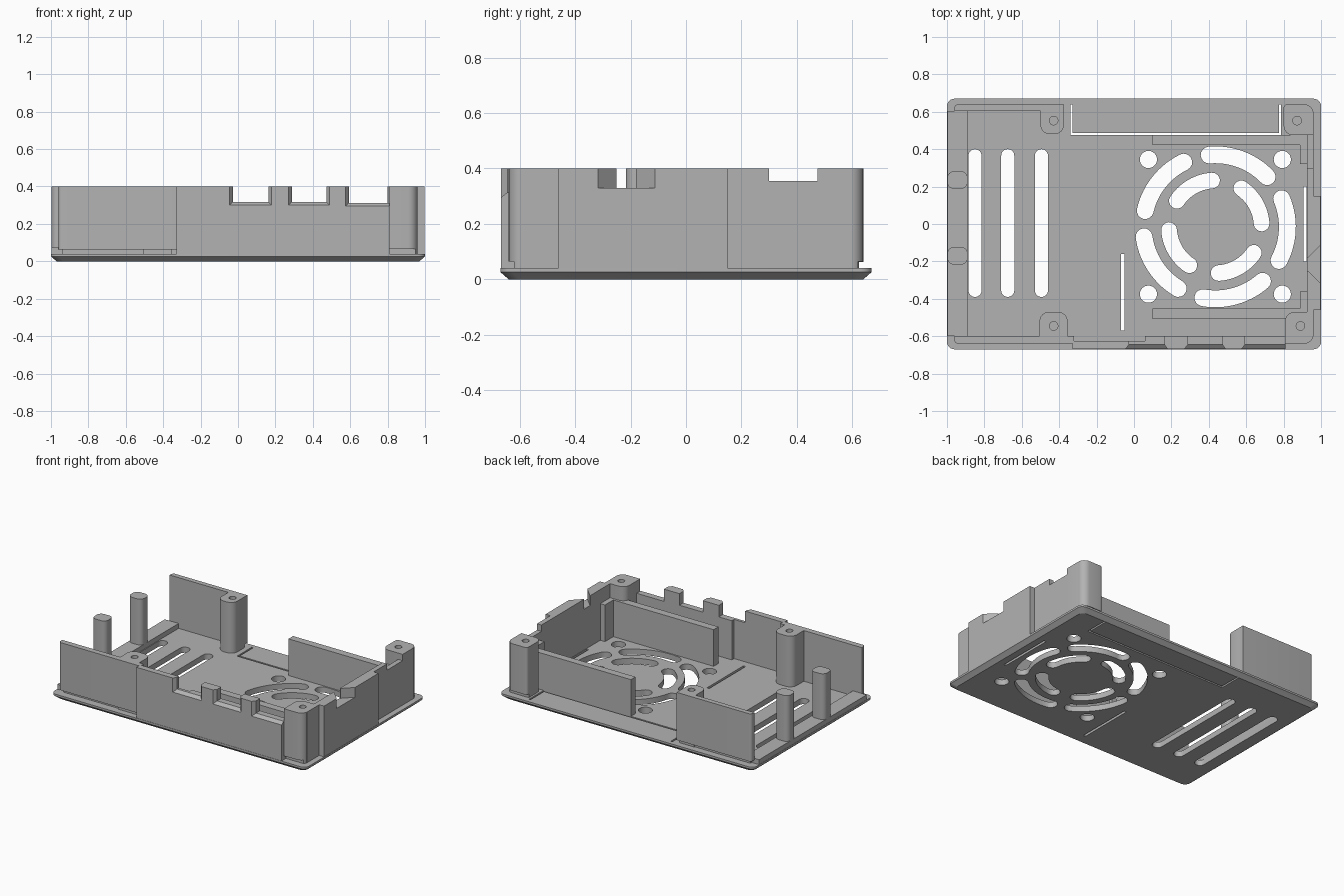
import bpy, bmesh
from math import sin, cos, pi, radians

cube = bpy.data.objects.get("Cube")
if cube:
    bpy.data.objects.remove(cube)

grey = bpy.data.materials.new("plain grey")
grey.use_nodes = True
grey.diffuse_color = (0.45, 0.45, 0.45, 1)
grey.node_tree.nodes["Principled BSDF"].inputs["Base Color"].default_value = (0.45, 0.45, 0.45, 1)


def add_loft(bm, rings):
    """Closed solid through rings of 3D points."""
    loops = [[bm.verts.new(p) for p in ring] for ring in rings]
    for a, b in zip(loops, loops[1:]):
        for i in range(len(a)):
            j = (i + 1) % len(a)
            bm.faces.new((a[i], a[j], b[j], b[i]))
    bm.faces.new(loops[0][::-1])
    bm.faces.new(loops[-1])


def level(outline, z):
    return [(x, y, z) for x, y in outline]


def rect(x0, x1, y0, y1, r=(0, 0, 0, 0)):
    """Rectangle outline, corner radii from back right, anticlockwise."""
    pts = []
    corners = ((x1, y1, -1, -1), (x0, y1, 1, -1), (x0, y0, 1, 1), (x1, y0, -1, 1))
    for k, (x, y, sx, sy) in enumerate(corners):
        if r[k] == 0:
            pts.append((x, y))
            continue
        for i in range(7):
            a = pi / 2 * (k + i / 6)
            pts.append((x + sx * r[k] + r[k] * cos(a), y + sy * r[k] + r[k] * sin(a)))
    return pts


def circle(x, y, r, n=24):
    return [(x + r * cos(2 * pi * i / n), y + r * sin(2 * pi * i / n)) for i in range(n)]


def arc_slot(cx, cy, r, w, a0, a1):
    """Curved slot with round ends."""
    a0, a1 = radians(a0), radians(a1)
    steps = [a0 + (a1 - a0) * i / 14 for i in range(15)]
    pts = [(cx + (r + w) * cos(a), cy + (r + w) * sin(a)) for a in steps]
    for end, turn in ((a1, 0), (a0, pi)):
        ex, ey = cx + r * cos(end), cy + r * sin(end)
        for i in range(1, 8):
            b = end + turn + pi * i / 8
            pts.append((ex + w * cos(b), ey + w * sin(b)))
        if turn == 0:
            pts += [(cx + (r - w) * cos(a), cy + (r - w) * sin(a)) for a in reversed(steps)]
    return pts


def make(name, solids):
    bm = bmesh.new()
    for rings in solids:
        add_loft(bm, rings)
    bmesh.ops.recalc_face_normals(bm, faces=bm.faces)
    mesh = bpy.data.meshes.new(name)
    bm.to_mesh(mesh)
    bm.free()
    mesh.materials.append(grey)
    obj = bpy.data.objects.new(name, mesh)
    bpy.context.collection.objects.link(obj)
    return obj


def prism(outline, z0, z1):
    return [level(outline, z0), level(outline, z1)]


def cut(obj, solids):
    tool = make("cutter", solids)
    tool.hide_render = True
    mod = obj.modifiers.new("cut", 'BOOLEAN')
    mod.operation, mod.solver, mod.object = 'DIFFERENCE', 'EXACT', tool
    bpy.context.view_layer.objects.active = obj
    bpy.ops.object.modifier_apply(modifier=mod.name)
    bpy.data.objects.remove(tool)


TOP, FLOOR = 0.4, 0.04
parts = []

# Base plate with chamfered underside
R = (0.04,) * 4
base = make("base_plate", [[level(rect(-0.97, 0.97, -0.64, 0.64, R), 0),
                            level(rect(-1, 1, -0.67, 0.67, R), 0.026),
                            level(rect(-1, 1, -0.67, 0.67, R), FLOOR)]])
parts.append(base)

# Openings in the floor: fan grille, screw holes, vents, thin slits
fx, fy = 0.435, -0.015
holes = [arc_slot(fx, fy, 0.385, 0.045, 44 + 72 * k, 95 + 72 * k) for k in range(5)]
holes += [arc_slot(fx, fy, 0.248, 0.042, 4 + 90 * k, 56 + 90 * k) for k in range(4)]
holes += [circle(fx + sx * 0.358, fy + sy * 0.36, 0.046) for sx in (-1, 1) for sy in (-1, 1)]
holes += [rect(x - 0.035, x + 0.035, -0.39, 0.4, (0.0349,) * 4) for x in (-0.85, -0.675, -0.495)]
holes += [rect(-0.07, -0.052, -0.57, -0.16), rect(0.905, 0.922, -0.2, 0.2)]
holes.append([(-0.34, 0.64), (-0.34, 0.475), (0.786, 0.475), (0.786, 0.64),
              (0.774, 0.64), (0.774, 0.487), (-0.328, 0.487), (-0.328, 0.64)])
cut(base, [prism(h, -0.1, 0.1) for h in holes])

# Raised strip along the open end, with two pegs
strip = make("end_strip", [prism(rect(-0.998, -0.89, -0.6, 0.605), 0.03, 0.075)])
parts.append(strip)
for name, y in (("back_peg", 0.235), ("front_peg", -0.17)):
    parts.append(make(name, [prism(rect(-0.998, -0.89, y - 0.047, y + 0.047, (0.035,) * 4), 0.03, TOP)]))

# Thin recessed walls with a snap groove at the foot
parts.append(make("front_thin_wall", [prism(rect(-0.94, -0.32, -0.615, -0.6), 0.03, 0.065),
                                      prism(rect(-0.96, -0.32, -0.64, -0.6, (0, 0, 0.02, 0)), 0.062, TOP)]))
parts.append(make("back_thin_wall", [prism(rect(-0.94, -0.4, 0.605, 0.62), 0.03, 0.065),
                                     prism(rect(-0.96, -0.375, 0.605, 0.64, (0, 0.02, 0, 0)), 0.062, TOP)]))

# Front wall with three flared port openings
front = make("front_wall", [prism([(-0.33, -0.668), (0.81, -0.668), (0.81, -0.6), (0.06, -0.6),
                                   (0.06, -0.625), (-0.33, -0.625)], 0.03, TOP)])
ports = []
for x0, x1, z in ((-0.045, 0.18, 0.3), (0.27, 0.49, 0.3), (0.575, 0.83, 0.295)):
    ports.append([[(x0 + d, y, z + d), (x1 - d, y, z + d), (x1 - d, y, 0.5), (x0 + d, y, 0.5)]
                  for y, d in ((-0.69, 0), (-0.668, 0), (-0.645, 0.018), (-0.5, 0.018))])
cut(front, ports)
parts.append(front)

# Side wall: thick middle, recessed ends, low notch and cable funnel
side = make("side_wall", [prism([(0.925, -0.6), (0.96, -0.6), (0.96, -0.46), (0.998, -0.46),
                                 (0.998, 0.15), (0.96, 0.15), (0.96, 0.6), (0.925, 0.6)], 0.03, TOP)])
funnel = [(0.9, -0.25), (0.93, -0.25), (1.02, -0.34), (1.02, -0.09), (0.93, -0.18), (0.9, -0.18)]
cut(side, [prism(funnel, 0.33, 0.5), prism(rect(0.85, 1.05, 0.3, 0.48), 0.355, 0.5)])
parts.append(side)

# Inner rails that frame the fan, with short returns at the side wall
for name, y0, y1, ry0, ry1 in (("back_rail", 0.423, 0.475, 0.32, 0.475),
                               ("front_rail", -0.507, -0.453, -0.507, -0.36)):
    parts.append(make(name, [prism(rect(0.1, 0.94, y0, y1), 0.03, 0.3),
                             prism(rect(0.888, 0.94, ry0, ry1), 0.03, 0.3)]))

# Corner screw posts with blind holes
r = 0.05
posts = (("back_left_post", -0.5, -0.375, 0.48, 0.625, (0.02, 0, r, r), -0.43, 0.553),
         ("front_left_post", -0.505, -0.355, -0.625, -0.47, (r, r, 0, 0), -0.43, -0.545),
         ("back_right_post", 0.8, 0.96, 0.475, 0.64, (r, 0.02, r, 0), 0.872, 0.553),
         ("front_right_post", 0.808, 0.96, -0.64, -0.47, (0, r, 0, r), 0.89, -0.545))
for name, x0, x1, y0, y1, radii, hx, hy in posts:
    post = make(name, [prism(rect(x0, x1, y0, y1, radii), 0.03, TOP)])
    tools = [prism(circle(hx, hy, 0.023), 0.15, 0.5)]
    if y1 == 0.64 or y0 == -0.64:   # snap groove continues round the outer corners
        gy = 0.62 if y1 == 0.64 else -0.66
        tools.append(prism(rect(0.7, 1.1, gy, gy + 0.04), FLOOR, 0.065))
    cut(post, tools)
    parts.append(post)

# Crisp edges with smooth round corners
bpy.ops.object.select_all(action='DESELECT')
for obj in parts:
    obj.select_set(True)
bpy.context.view_layer.objects.active = base
bpy.ops.object.shade_smooth_by_angle(angle=radians(30))
